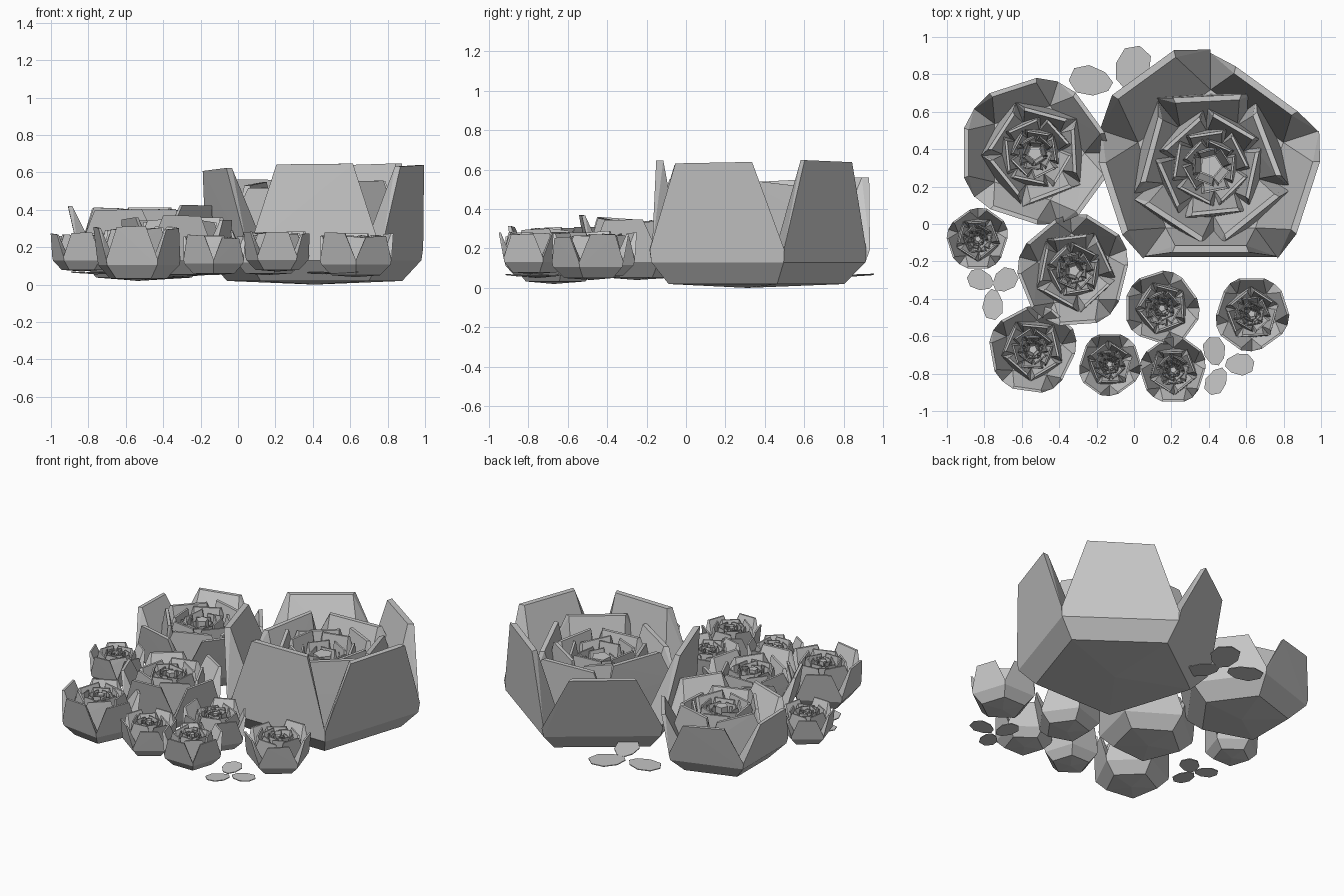
import bpy, bmesh, math, random
from mathutils import Vector

cube = bpy.data.objects.get("Cube")
if cube:
    bpy.data.objects.remove(cube)

rng = random.Random(4)
SIDES = 5
STEP = math.tau / SIDES
HALF = STEP / 2

stone = bpy.data.materials.new("stone_grey")
stone.use_nodes = True
GREY = (0.57, 0.57, 0.57, 1)
stone.diffuse_color = GREY
stone.node_tree.nodes["Principled BSDF"].inputs["Base Color"].default_value = GREY


def finish(bm, name):
    bmesh.ops.recalc_face_normals(bm, faces=bm.faces)
    mesh = bpy.data.meshes.new(name)
    bm.to_mesh(mesh)
    bm.free()
    mesh.materials.append(stone)
    obj = bpy.data.objects.new(name, mesh)
    bpy.context.collection.objects.link(obj)


def add_hull(bm, points):
    verts = [bm.verts.new(p) for p in points]
    out = bmesh.ops.convex_hull(bm, input=verts)
    spare = [g for g in out["geom_interior"] if isinstance(g, bmesh.types.BMVert)]
    bmesh.ops.delete(bm, geom=spare, context="VERTS")


def cup(bm, centre, r, angle, low, crease, foot):
    # pentagonal base with a narrower foot, capped inside
    pts = [centre + Vector((0, 0, low))]
    for i in range(SIDES):
        a = angle + HALF + i * STEP
        d = Vector((math.cos(a), math.sin(a), 0))
        pts.append(centre + d * r * foot + Vector((0, 0, low + (crease - low) * 0.15)))
        pts.append(centre + d * r + Vector((0, 0, crease)))
    add_hull(bm, pts)


def petal(bm, centre, r, angle, base, notch, top, width, lean, inset, uneven):
    # thick wedge: outer face, narrow rim, sloping inside
    out = Vector((math.cos(angle), math.sin(angle), 0))
    side = Vector((-out.y, out.x, 0))
    ap, hw = r * math.cos(HALF), r * math.sin(HALF)
    mid = 1 + (lean - 1) * (notch - base) / (top - base)
    pts = []
    for s in (-1, 1):
        rim = top - (top - base) * rng.uniform(0, uneven)
        rows = ((ap, hw, base), (ap * mid, hw * mid, notch),
                (ap * lean, hw * width, rim),
                (ap * lean - r * 0.06, hw * width * 0.93, rim),
                (ap * inset, hw * inset, base))
        pts += [centre + out * o + side * s * w + Vector((0, 0, z)) for o, w, z in rows]
    add_hull(bm, pts)


def rose(name, x, y, r, low, high, facing, foot=0.7, sink=0.04,
         leans=(1.2, 1.14, 1.22, 1.16, 1.2), drops=(0, 0.05, 0, 0.08, 0.03)):
    centre = Vector((x, y, 0))
    h = high - low
    crease = low + h * (0.2 if foot > 0.75 else 0.28)
    angle = math.radians(facing)
    bm = bmesh.new()
    cup(bm, centre, r, angle, low, crease, foot)
    finish(bm, name + "_base")

    # outer petals
    bm = bmesh.new()
    for i, (lean, drop) in enumerate(zip(leans, drops)):
        petal(bm, centre, r, angle + i * STEP, crease, crease + h * 0.1,
              high - h * drop, 0.58, lean, 0.68, 0.06)
    finish(bm, name + "_outer_petals")

    # inner whorls close inwards, each turned between the petals of the last
    bm = bmesh.new()
    scale = 0.79
    for k in range(5):
        angle += HALF + 0.05
        top = high - h * sink * (1 + 0.35 * k)
        for i in range(SIDES):
            petal(bm, centre, r * scale, angle + i * STEP, crease, top - h * 0.34,
                  top, 0.66, rng.uniform(0.86, 1.0), 0.55, 0.13)
        scale *= 0.71
    # closed bud
    cup(bm, centre, r * 0.1, angle, crease, high - h * sink * 2.5, 1)
    finish(bm, name + "_inner_petals")


rose("large_rose", 0.41, 0.31, 0.6, 0, 0.65, -90, 0.82, 0.13,
     (0.95, 1.13, 1.05, 1.27, 1.16), (0, 0.01, 0, 0.1, 0.03))
rose("back_right_rose", -0.53, 0.38, 0.39, 0.02, 0.43, 180, 0.72)
rose("middle_rose", -0.32, -0.25, 0.295, 0.04, 0.37, -86, 0.72)
rose("front_right_rose", -0.54, -0.67, 0.23, 0.02, 0.32, 262)
rose("front_small_rose", -0.13, -0.75, 0.165, 0.05, 0.27, 90)
rose("front_centre_rose", 0.21, -0.78, 0.175, 0.07, 0.29, -90)
rose("centre_small_rose", 0.15, -0.45, 0.195, 0.05, 0.29, 180)
rose("front_left_rose", 0.63, -0.48, 0.195, 0.04, 0.28, 90)
rose("far_right_rose", -0.835, -0.08, 0.162, 0.07, 0.28, 270)


def leaf(name, x, y, length, width, turn):
    # flat eight-sided leaf, pointed towards its stem
    bm = bmesh.new()
    t = math.radians(turn)
    pts = []
    for i in range(8):
        a = i * math.tau / 8 + 0.2
        u = math.cos(a) * length / 2
        v = math.sin(a) * width / 2 * (1 + 0.2 * math.cos(a))
        pts.append((x + u * math.cos(t) - v * math.sin(t),
                    y + u * math.sin(t) + v * math.cos(t), 0.06 + u * 0.06))
    face = bm.faces.new([bm.verts.new(p) for p in pts])
    ext = bmesh.ops.extrude_face_region(bm, geom=[face])
    bmesh.ops.translate(bm, vec=(0, 0, 0.005),
                        verts=[g for g in ext["geom"] if isinstance(g, bmesh.types.BMVert)])
    finish(bm, name)


LEAVES = {
    "front_leaf": ((0.43, -0.68, 0.16, 0.12, 100), (0.565, -0.75, 0.16, 0.12, 0),
                   (0.44, -0.84, 0.16, 0.11, 240)),
    "right_leaf": ((-0.82, -0.3, 0.15, 0.11, 160), (-0.69, -0.3, 0.15, 0.12, 40),
                   (-0.755, -0.43, 0.17, 0.11, 270)),
    "back_leaf": ((-0.23, 0.765, 0.24, 0.16, 170), (-0.01, 0.84, 0.24, 0.18, 60),
                  (-0.01, 0.64, 0.22, 0.15, 290)),
}
for label, group in LEAVES.items():
    for n, spec in enumerate(group, 1):
        leaf(f"{label}_{n}", *spec)
